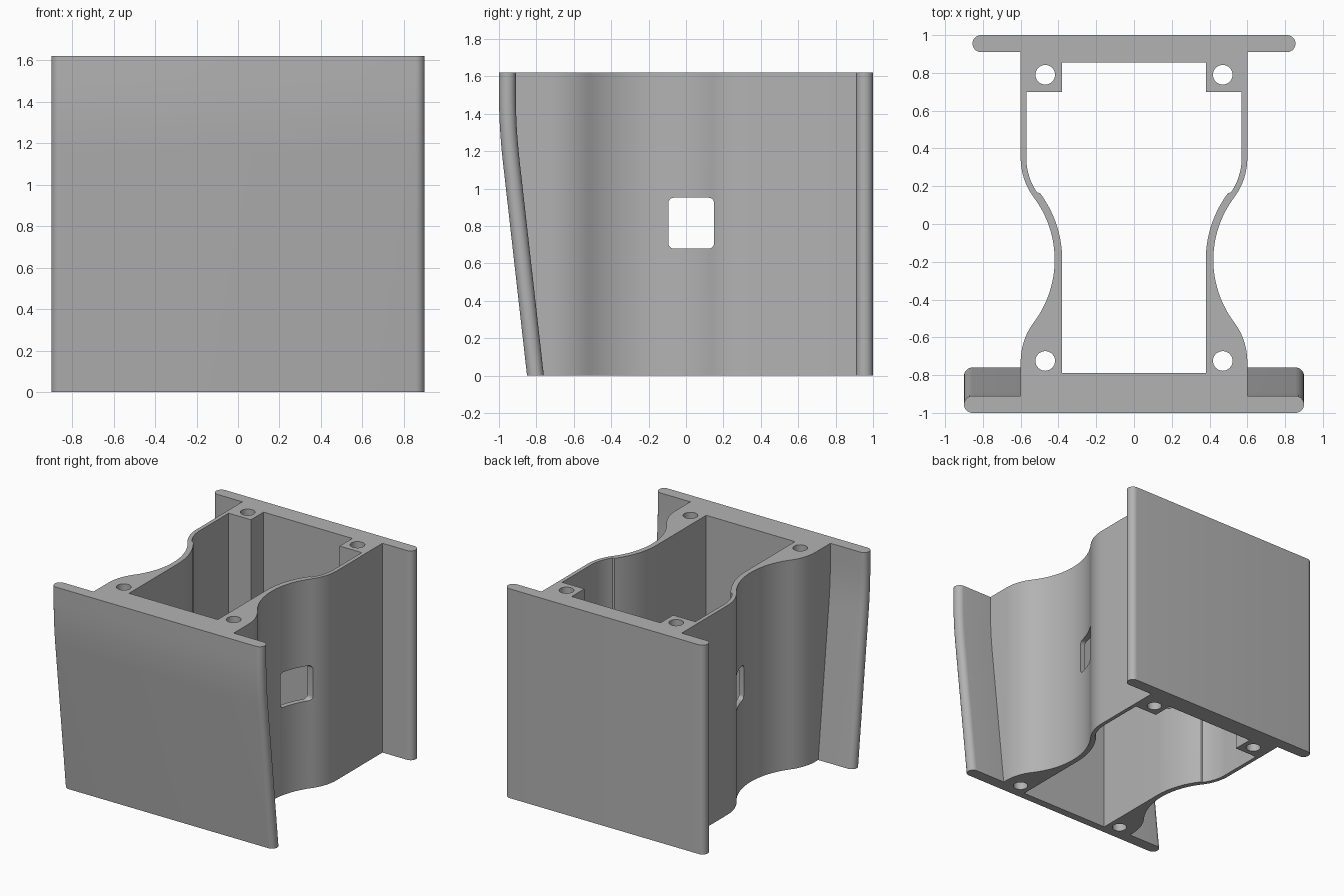
import bpy, bmesh, math

cube = bpy.data.objects.get("Cube")
if cube:
    bpy.data.objects.remove(cube)

HEIGHT = 1.62
grey = bpy.data.materials.new("plain grey")
grey.use_nodes = True
COLOUR = (0.45, 0.45, 0.45, 1)
grey.diffuse_color = COLOUR
grey.node_tree.nodes["Principled BSDF"].inputs["Base Color"].default_value = COLOUR


def loft(name, rings):
    """Closed solid through rings of matching points."""
    bm = bmesh.new()
    rows = [[bm.verts.new(p) for p in ring] for ring in rings]
    n = len(rows[0])
    for low, high in zip(rows, rows[1:]):
        for i in range(n):
            j = (i + 1) % n
            bm.faces.new((low[i], low[j], high[j], high[i]))
    bm.faces.new(rows[0][::-1])
    bm.faces.new(rows[-1])
    bmesh.ops.recalc_face_normals(bm, faces=bm.faces)
    mesh = bpy.data.meshes.new(name)
    bm.to_mesh(mesh)
    bm.free()
    mesh.materials.append(grey)
    obj = bpy.data.objects.new(name, mesh)
    bpy.context.collection.objects.link(obj)
    return obj


def arc(cx, cy, r, start, end, steps=12):
    angles = [math.radians(start + (end - start) * i / steps) for i in range(steps + 1)]
    return [(cx + r * math.cos(a), cy + r * math.sin(a)) for a in angles]


def mirrored(half):
    """Complete a right-hand outline with its mirror image."""
    return half + [(-x, y) for x, y in reversed(half)]


def rounded(cx, cy, w, d, r):
    pts = []
    for k, (sx, sy) in enumerate(((1, 1), (-1, 1), (-1, -1), (1, -1))):
        pts += arc(cx + sx * (w / 2 - r), cy + sy * (d / 2 - r), r, 90 * k, 90 * k + 90, 8)
    return pts


def lean(z):
    """Backward shift of the front plate: upright top, soft bend, sloped base."""
    slope, top, low = 0.1128, 1.51, 1.15
    if z >= top:
        return 0
    if z >= low:
        return slope * (top - z) ** 2 / (2 * (top - low))
    return slope * ((top + low) / 2 - z)


LEVELS = [0] + [1.15 + 0.045 * i for i in range(9)] + [HEIGHT]
BEND = math.degrees(math.asin(0.6))

# Waisted body, whose front edge follows the sloping plate
half = ([(0.6, -0.955)] + arc(0.25, -0.73, 0.35, 0, BEND)
        + arc(0.97, -0.19, 0.55, 180 + BEND, 180 - BEND, 24)[1:]
        + arc(0.25, 0.35, 0.35, -BEND, 0)[1:] + [(0.6, 0.955)])
outline = mirrored(half)
housing = loft("waisted_housing", [
    [(x, y + (lean(z) if y < -0.9 else 0), z) for x, y in outline] for z in LEVELS])

# Front and back plates with rounded ends
front_plate = loft("front_plate", [
    [(x, y + lean(z), z) for x, y in rounded(0, -0.955, 1.8, 0.09, 0.0449)] for z in LEVELS])
back_plate = loft("back_plate", [
    [(x, y, z) for x, y in rounded(0, 0.955, 1.71, 0.09, 0.0449)] for z in (0, HEIGHT)])

# Open shaft, leaving the corner bosses at the back
shaft_half = ([(0.38, -0.79)] + arc(0.97, -0.19, 0.59, 180, 180 - BEND, 16)
              + arc(0.25, 0.35, 0.32, -BEND + 2, 0)
              + [(0.57, 0.7), (0.38, 0.7), (0.38, 0.855)])
cutters = [loft("shaft_cutter", [
    [(x, y, z) for x, y in mirrored(shaft_half)] for z in (-0.2, HEIGHT + 0.2)])]

# Screw holes through the four corners
for x in (-0.47, 0.47):
    for y in (-0.725, 0.79):
        cutters.append(loft("screw_hole_cutter", [
            [(px, py, z) for px, py in arc(x, y, 0.052, 0, 360, 32)[:-1]]
            for z in (-0.2, HEIGHT + 0.2)]))

# Rounded window through both side walls
cutters.append(loft("window_cutter", [
    [(x, y, z) for y, z in rounded(0.028, 0.815, 0.245, 0.272, 0.03)] for x in (-0.8, 0.8)]))

# Join the plates, cut the openings, then discard the helpers
bpy.context.view_layer.objects.active = housing
for helper, mode in [(front_plate, "UNION"), (back_plate, "UNION")] + [(c, "DIFFERENCE") for c in cutters]:
    mod = housing.modifiers.new(helper.name, "BOOLEAN")
    mod.object, mod.operation, mod.solver = helper, mode, "EXACT"
    bpy.ops.object.modifier_apply(modifier=mod.name)
    bpy.data.objects.remove(helper)

bpy.ops.object.select_all(action="DESELECT")
housing.select_set(True)
bpy.ops.object.shade_smooth_by_angle(angle=math.radians(30))
